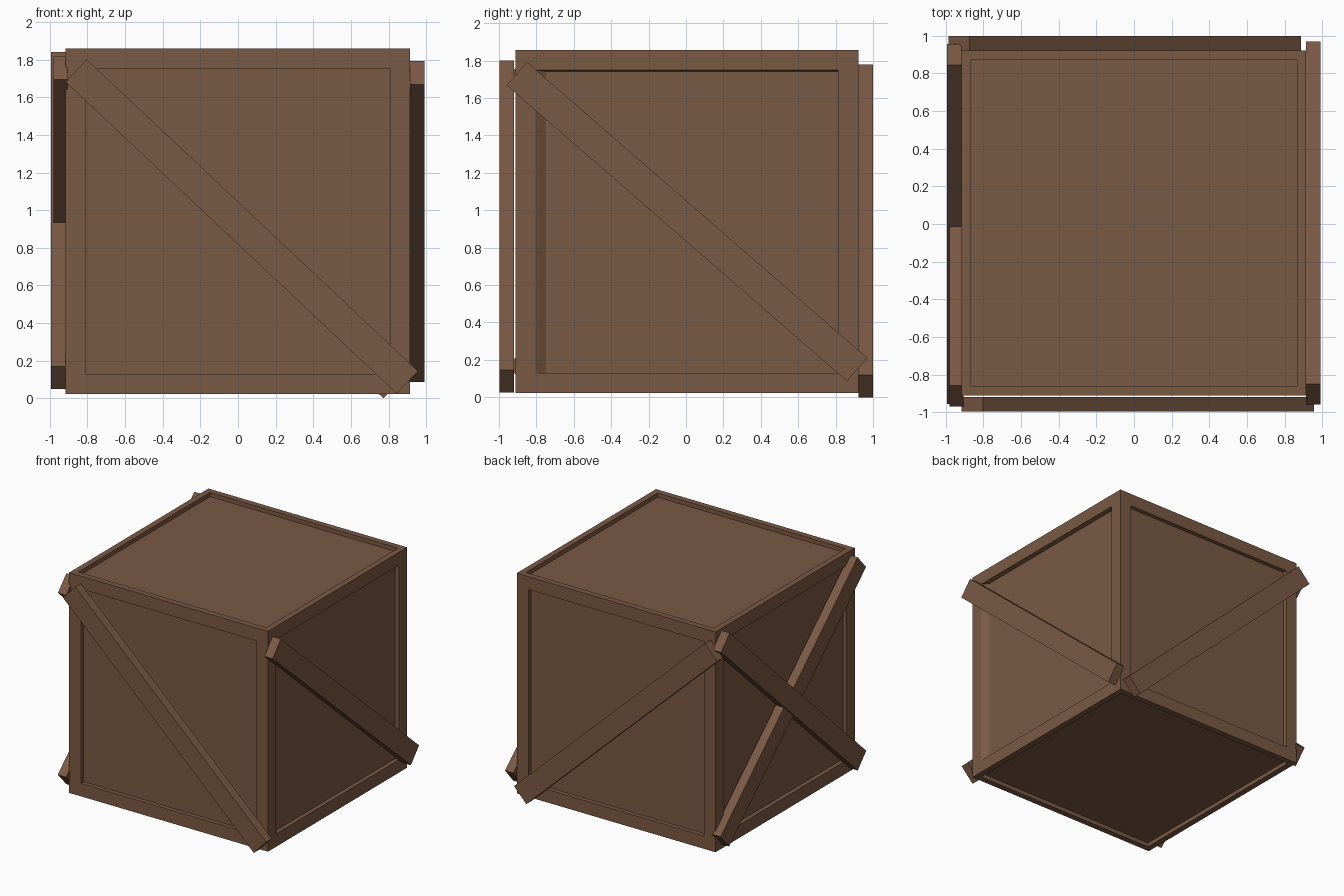
import bpy, bmesh, math
from mathutils import Vector, Matrix

if "Cube" in bpy.data.objects:
    bpy.data.objects.remove(bpy.data.objects["Cube"])

wood = bpy.data.materials.new("brown wood")
wood.diffuse_color = (0.195, 0.10, 0.057, 1)
wood.use_nodes = True
wood.node_tree.nodes["Principled BSDF"].inputs["Base Color"].default_value = wood.diffuse_color


def add_object(name, bm):
    bmesh.ops.recalc_face_normals(bm, faces=bm.faces)
    mesh = bpy.data.meshes.new(name)
    bm.to_mesh(mesh)
    bm.free()
    mesh.materials.append(wood)
    obj = bpy.data.objects.new(name, mesh)
    bpy.context.collection.objects.link(obj)
    return obj


# Crate body: a box with a recessed panel on every side
LO, HI = Vector((-0.918, -0.912, 0.022)), Vector((0.915, 0.922, 1.858))
DEPTH = 0.035
bm = bmesh.new()
bmesh.ops.create_cube(bm, size=1)
for v in bm.verts:
    v.co = Vector([HI[i] if v.co[i] > 0 else LO[i] for i in range(3)])
bm.normal_update()
for face in list(bm.faces):
    n = face.normal.copy()
    margin = 0.05 if abs(n.z) > 0.5 else 0.108
    bmesh.ops.inset_individual(bm, faces=[face], thickness=margin, use_even_offset=True)
    panel = bmesh.ops.extrude_discrete_faces(bm, faces=[face])["faces"][0]
    for v in panel.verts:
        v.co -= n * DEPTH
        # the right panel has a slanted wall at its front edge
        if n.x > 0.5:
            if v.co.y < 0:
                v.co.y += 0.055
            if v.co.z > 1:
                v.co.z -= 0.008
add_object("crate_body", bm)


# Diagonal braces: a plank between two points, lying flat against a side
def brace(name, start, end, normal, width=0.165, thick=0.076):
    a, b, n = Vector(start), Vector(end), Vector(normal)
    along = (b - a).normalized()
    across = n.cross(along)
    rot = Matrix((along, across, n)).transposed().to_4x4()
    bm = bmesh.new()
    bmesh.ops.create_cube(bm, size=1)
    size = Matrix.Diagonal(((b - a).length, width, thick, 1))
    bmesh.ops.transform(bm, matrix=Matrix.Translation((a + b) / 2) @ rot @ size, verts=bm.verts)
    add_object(name, bm)


brace("front_brace", (-0.86, -0.958, 1.741), (0.90, -0.958, 0.085), (0, -1, 0))
brace("back_brace", (-0.93, 0.961, 1.72), (0.83, 0.961, 0.06), (0, 1, 0))
brace("right_brace", (0.953, -0.905, 1.73), (0.953, 0.915, 0.148), (1, 0, 0))
brace("left_brace_outer", (-0.955, 0.90, 1.78), (-0.955, -0.90, 0.11), (-1, 0, 0))
brace("left_brace_inner", (-0.943, -0.915, 1.755), (-0.943, 0.89, 0.115), (-1, 0, 0))
